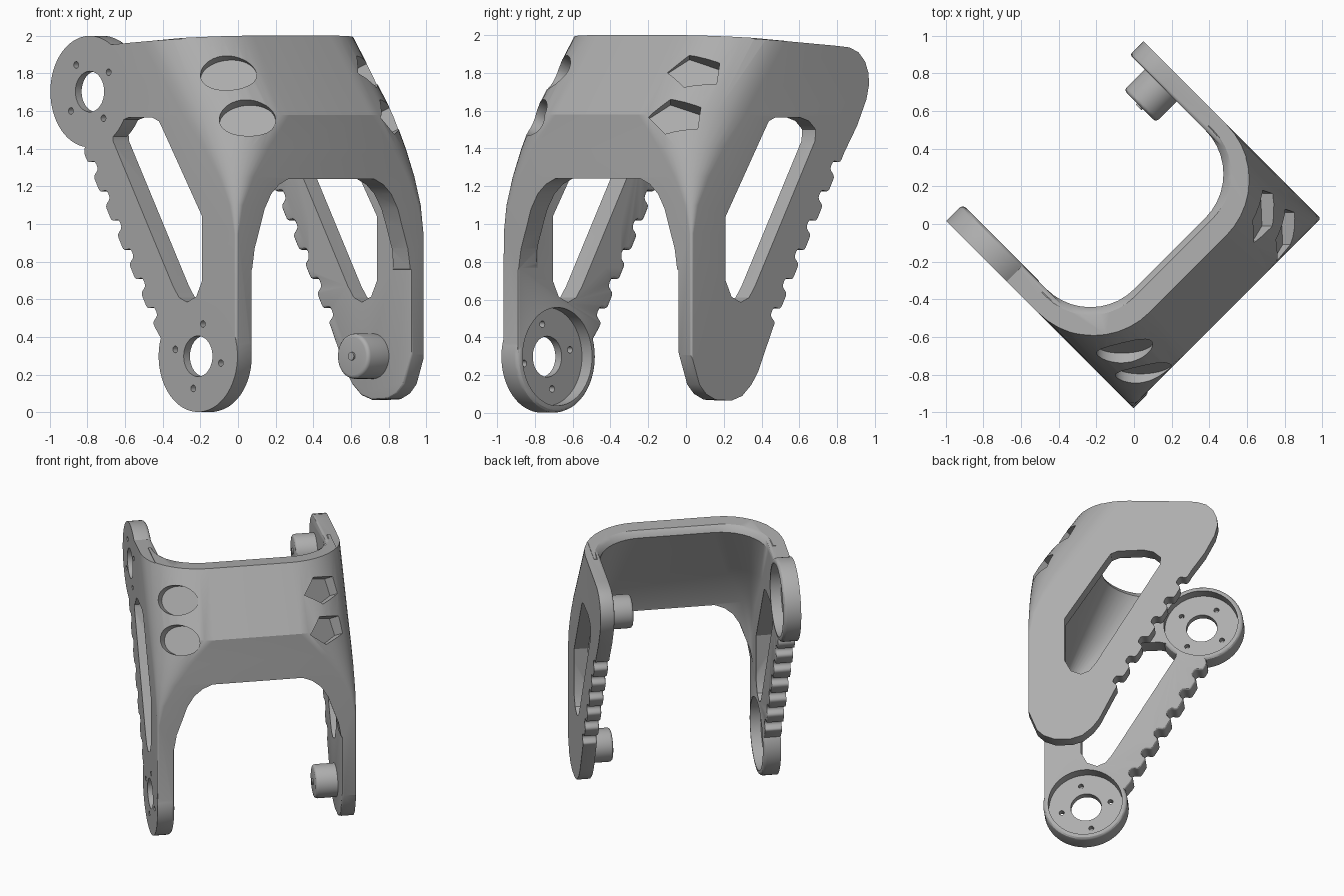
import bpy, bmesh
from math import sin, cos, radians
from mathutils import Matrix, Vector

cube = bpy.data.objects.get("Cube")
if cube:
    bpy.data.objects.remove(cube, do_unlink=True)

grey = bpy.data.materials.new("satin_grey")
grey.use_nodes = True
grey.diffuse_color = (0.42, 0.42, 0.42, 1)
for node in grey.node_tree.nodes:
    if node.type == 'BSDF_PRINCIPLED':
        node.inputs["Base Color"].default_value = (0.42, 0.42, 0.42, 1)

# Built in a frame with u across the bracket, v towards the arm tips, then turned 45 degrees
U_A, U_B = -0.693, 0.721           # outer faces of the two arms
IN_A, IN_B = -0.573, 0.62          # inner faces
TOP, LOW = (0.42, 1.703), (-0.393, 0.298)   # pivot centres (v, z)


def make_object(name, bm):
    bmesh.ops.recalc_face_normals(bm, faces=bm.faces)
    mesh = bpy.data.meshes.new(name)
    bm.to_mesh(mesh)
    bm.free()
    mesh.materials.append(grey)
    ob = bpy.data.objects.new(name, mesh)
    bpy.context.scene.collection.objects.link(ob)
    return ob


def loft(name, rings, bevel=0):
    """Skin closed rings of points; optionally round the last rim."""
    bm = bmesh.new()
    vs = [[bm.verts.new(p) for p in ring] for ring in rings]
    n = len(rings[0])
    for a, b in zip(vs, vs[1:]):
        for i in range(n):
            j = (i + 1) % n
            bm.faces.new((a[i], a[j], b[j], b[i]))
    bm.faces.new(vs[0])
    cap = bm.faces.new(vs[-1])
    bmesh.ops.recalc_face_normals(bm, faces=bm.faces)
    if bevel:
        bmesh.ops.bevel(bm, geom=list(cap.edges), offset=bevel, segments=3,
                        profile=0.5, affect='EDGES', clamp_overlap=True)
    return make_object(name, bm)


def prism(name, pts, axis, a, b, bevel=0):
    put = {'u': lambda p, t: (t, p[0], p[1]),
           'v': lambda p, t: (p[0], t, p[1]),
           'z': lambda p, t: (p[0], p[1], t)}[axis]
    return loft(name, [[put(p, t) for p in pts] for t in (a, b)], bevel)


def circle(c, r, n=48, phase=0):
    return [(c[0] + r * cos(phase + i * radians(360) / n),
             c[1] + r * sin(phase + i * radians(360) / n)) for i in range(n)]


def arc(c, r, start, end, n=10):
    return [(c[0] + r * cos(radians(start + (end - start) * i / n)),
             c[1] + r * sin(radians(start + (end - start) * i / n))) for i in range(n + 1)]


def soften(pts, size):
    """Round the sharper corners of a closed outline."""
    out = []
    for i, p in enumerate(pts):
        p = Vector(p)
        to_a, to_b = Vector(pts[i - 1]) - p, Vector(pts[(i + 1) % len(pts)]) - p
        if to_a.angle(to_b) > radians(140):
            out.append(tuple(p))
            continue
        d = min(size, 0.4 * to_a.length, 0.4 * to_b.length)
        a, b = p + to_a.normalized() * d, p + to_b.normalized() * d
        for k in range(4):
            t = k / 3
            out.append(tuple(a * (1 - t) ** 2 + p * 2 * t * (1 - t) + b * t * t))
    return out


def u_ring(u0, u1, front, r, z):
    """Plan outline with two rounded front corners; high rings drop towards the back."""
    ring = [(u0, 0.9)] + arc((u0 + r, front + r), r, 180, 270)
    ring += arc((u1 - r, front + r), r, 270, 360) + [(u1, 0.9)]
    drop = 0.066 if z > 1.9 else 0
    return [(u, v, z - drop * (v + 0.39)) for u, v in ring]


def combine(ob, other, op):
    mod = ob.modifiers.new(op, 'BOOLEAN')
    mod.operation, mod.solver, mod.object = op, 'EXACT', other
    bpy.context.view_layer.objects.active = ob
    bpy.ops.object.modifier_apply(modifier=mod.name)
    bpy.data.objects.remove(other, do_unlink=True)


def toothed_edge():
    """Back edge of an arm, from low to high, with six notches."""
    a, b = Vector((-0.07, 0.45)), Vector((0.465, 1.38))
    step = (b - a) / 6
    inward = Vector((-step.y, step.x)).normalized() * 0.05
    pts = [a]
    for i in range(6):
        for f, d in ((0.18, 0), (0.26, 1), (0.56, 1), (0.64, 0)):
            pts.append(a + step * (i + f) + inward * d)
    return [tuple(p) for p in pts + [b]]


# Bridge: a block, widening into the arms, hollowed behind its leaning wall
block = [[(IN_A - g, -0.9, z), (IN_B + g, -0.9, z), (IN_B + g, 0.09, z), (IN_A - g, 0.09, z)]
         for z, g in ((0.75, 0.002), (1.05, 0.05), (2.05, 0.05))]
body = loft("bracket", block)
hollow = [u_ring(IN_A - g, IN_B + g, front - g, r, z) for z, front, r, g in (
    (0.5, -0.56, 0.02, 0), (1.0, -0.56, 0.03, 0), (1.25, -0.55, 0.08, 0), (1.58, -0.41, 0.22, 0),
    (1.955, -0.245, 0.33, 0), (1.985, -0.245, 0.33, 0.012), (2.0, -0.245, 0.33, 0.03),
    (2.1, -0.245, 0.33, 0.035))]
combine(body, loft("hollow_cutter", hollow), 'DIFFERENCE')

# Arch under the bridge
side = [(0.68, 0.4), (0.68, 0.74), (0.594, 0.76), (0.575, 0.87), (0.535, 0.98), (0.50, 1.08),
        (0.45, 1.16), (0.39, 1.21), (0.32, 1.24)]
arch = [(0.02 + u, z) for u, z in side] + [(0.02 - u, z) for u, z in reversed(side)]
combine(body, prism("arch_cutter", arch, 'v', -1.2, 0.6), 'DIFFERENCE')

# Arms with rounded inner rims
teeth = toothed_edge()
arm_a = [(-0.685, 0.30), (-0.40, 0.20), (-0.14, 0.36)] + teeth
arm_a += [(0.41, 1.55), (0.41, 1.943), (-0.685, 2.015)]
arm_b = [(-0.685, 0.32), (-0.62, 0.15), (-0.57, 0.10), (-0.50, 0.07), (-0.38, 0.065),
         (-0.30, 0.09), (-0.23, 0.15), (-0.18, 0.22)] + teeth
arm_b += [(0.56, 1.52), (0.63, 1.66), (0.65, 1.74), (0.645, 1.80), (0.62, 1.86), (0.57, 1.91),
          (0.50, 1.935), (0.41, 1.943), (-0.685, 2.015)]
combine(body, prism("arm_a", soften(arm_a, 0.02), 'u', -0.9, IN_A, 0.03), 'UNION')
combine(body, prism("arm_b", soften(arm_b, 0.02), 'u', 0.9, IN_B, 0.03), 'UNION')

# Outer envelope: front leans back at the top, corners grow rounder upwards
envelope = [u_ring(U_A, U_B, front, r, z) for z, front, r in (
    (-0.1, -0.68, 0.01), (0.95, -0.68, 0.015), (1.1, -0.68, 0.05), (1.25, -0.68, 0.13),
    (1.4, -0.68, 0.24), (1.58, -0.68, 0.40), (2.0, -0.39, 0.42))]
combine(body, loft("envelope", envelope), 'INTERSECT')

# Slanted window through each arm
window = [(-0.424, 0.70), (-0.424, 1.04), (-0.13, 1.50), (-0.10, 1.545), (-0.05, 1.565), (0.13, 1.565),
          (0.20, 1.545), (0.25, 1.50), (0.245, 1.44), (-0.205, 0.67), (-0.25, 0.61),
          (-0.31, 0.585), (-0.38, 0.615)]
for a, b in ((-0.9, -0.38), (0.42, 0.9)):
    combine(body, prism("window_cutter", window, 'u', a, b), 'DIFFERENCE')

# Pivot cups on the first arm
for c in (TOP, LOW):
    combine(body, prism("pivot_disc", circle(c, 0.296, 64), 'u', U_A, IN_A + 0.003, 0.025), 'UNION')
for c, turn in ((TOP, 54), (LOW, 12)):
    combine(body, prism("cup_recess", circle(c, 0.26, 64), 'u', -0.646, -0.45), 'DIFFERENCE')
    combine(body, prism("axle_hole", circle(c, 0.108), 'u', -0.8, -0.5), 'DIFFERENCE')
    for spot in circle(c, 0.175, 4, radians(turn)):
        combine(body, prism("screw_hole", circle(spot, 0.018, 16), 'u', -0.8, -0.5), 'DIFFERENCE')

# Shallow pockets on the corners: round on one, five-sided on the other
for quarter, sides, phase in ((0, 40, 0), (1, 5, radians(180))):
    flip = -1 if quarter else 1
    for t, depth, z in ((-0.05, 0.68, 1.80), (0.05, 0.79, 1.56)):
        pts = [(0.15 * x, 0.105 * y) for x, y in circle((0, 0), 1, sides, phase)]
        cutter = prism("pocket_cutter", pts, 'z', -0.05, 0.25)
        cutter.data.transform(Matrix.Rotation(radians(90 * quarter - 45), 4, 'Z')
                              @ Matrix.Translation((t * flip, -depth, z))
                              @ Matrix.Rotation(radians(62), 4, 'X')
                              @ Matrix.Rotation(radians(8 * flip), 4, 'Z'))
        combine(body, cutter, 'DIFFERENCE')

# Pivot bosses with pins on the second arm
parts = [body]
for label, c in (("upper", TOP), ("lower", LOW)):
    parts.append(prism(label + "_boss", circle(c, 0.12), 'u', 0.66, 0.465, 0.02))
    parts.append(prism(label + "_boss_pin", circle(c, 0.022, 16), 'u', 0.52, 0.455))

# Turn into place and shade
bpy.ops.object.select_all(action='DESELECT')
for ob in parts:
    ob.data.transform(Matrix.Rotation(radians(45), 4, 'Z'))
    ob.select_set(True)
bpy.context.view_layer.objects.active = body
bpy.ops.object.shade_smooth_by_angle(angle=radians(30))
